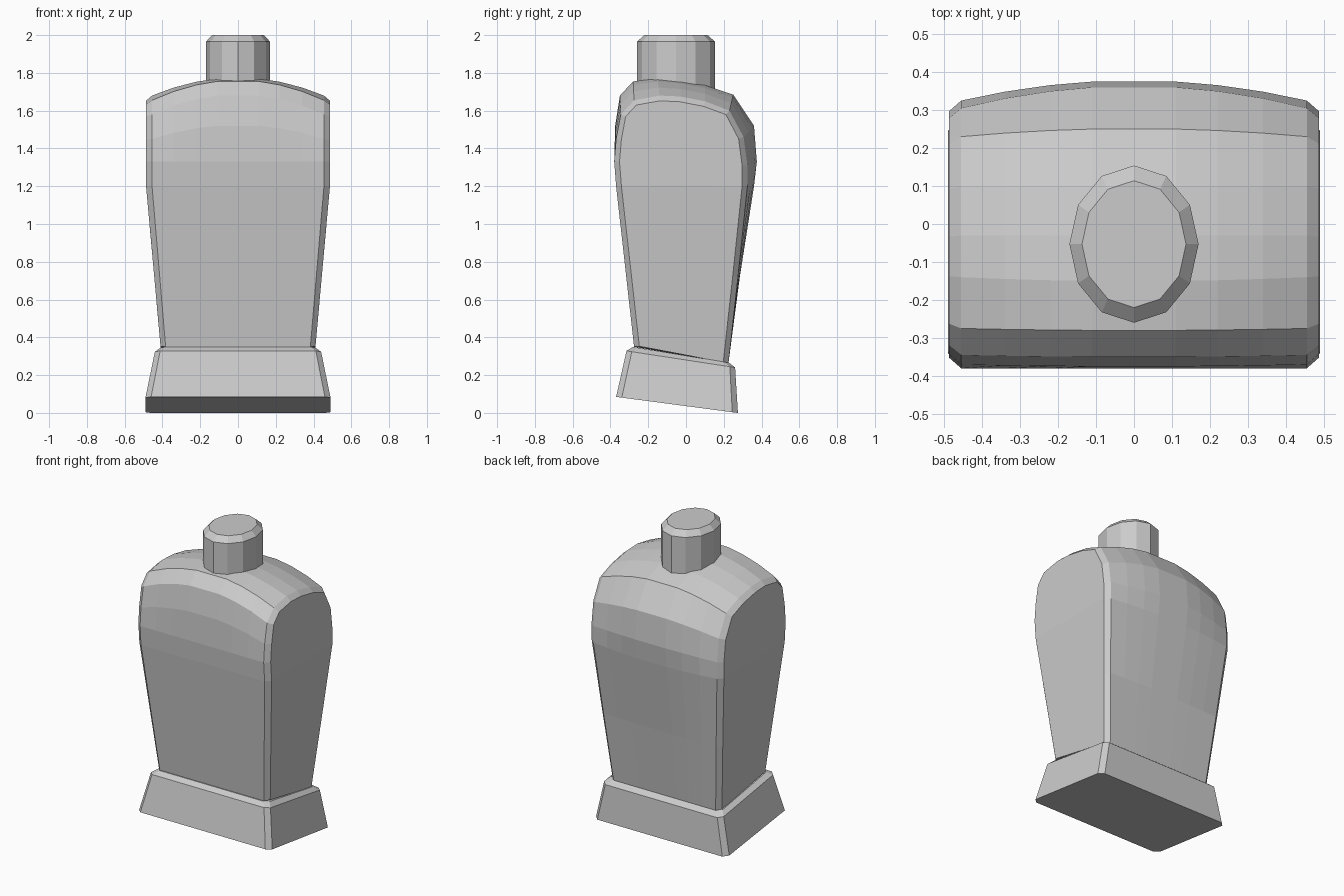
import bpy, bmesh, math
from mathutils import Vector

if "Cube" in bpy.data.objects:
    bpy.data.objects.remove(bpy.data.objects["Cube"])


def finish(name, bm):
    bmesh.ops.recalc_face_normals(bm, faces=bm.faces)
    mesh = bpy.data.meshes.new(name)
    bm.to_mesh(mesh)
    bm.free()
    obj = bpy.data.objects.new(name, mesh)
    bpy.context.collection.objects.link(obj)
    return obj


def bridge(bm, a, b, closed=True):
    for i in range(len(a) if closed else len(a) - 1):
        j = (i + 1) % len(a)
        bm.faces.new((a[i], a[j], b[j], b[i]))


def stack(name, rings):
    """Closed solid through a stack of equal-length rings."""
    bm = bmesh.new()
    loops = [[bm.verts.new(p) for p in ring] for ring in rings]
    for a, b in zip(loops, loops[1:]):
        bridge(bm, a, b)
    bm.faces.new(loops[0])
    bm.faces.new(loops[-1])
    return finish(name, bm)


# Flared foot: chamfered rectangles on tilted planes z = z0 + slope * y
def foot_ring(hx, y0, y1, z0, slope, c):
    pts = [(hx, y0 + c), (hx, y1 - c), (hx - c, y1), (c - hx, y1),
           (-hx, y1 - c), (-hx, y0 + c), (c - hx, y0), (hx - c, y0)]
    return [(x, y, z0 + slope * y) for x, y in pts]


stack("foot", [foot_ring(.49, -.37, .275, .036, -.132, .03),
               foot_ring(.44, -.315, .26, .28, -.153, .028),
               foot_ring(.41, -.28, .228, .303, -.165, .026)])

# Bottle body: side profile (y, z) at the middle and near the sides
middle = [(-.275, .35), (-.37, 1.2), (-.38, 1.33), (-.375, 1.52), (-.35, 1.68),
          (-.28, 1.755), (-.15, 1.77), (-.03, 1.76), (.1, 1.735), (.25, 1.685),
          (.36, 1.52), (.375, 1.33), (.36, 1.2), (.285, .72), (.225, .265)]
edge = [(-.275, .35), (-.37, 1.2), (-.38, 1.33), (-.37, 1.45), (-.345, 1.58),
        (-.275, 1.655), (-.14, 1.68), (-.03, 1.675), (.1, 1.65), (.23, 1.6),
        (.305, 1.46), (.325, 1.31), (.325, 1.2), (.275, .72), (.225, .265)]
middle = [Vector(p) for p in middle]
edge = [Vector(p) for p in edge]

# Side panel outline: edge profile moved inward for the bevel
side = []
for i, p in enumerate(edge):
    d = (edge[min(i + 1, 14)] - edge[max(i - 1, 0)]).normalized()
    side.append(p + Vector((d.y, -d.x)) * .028)


def width(z):
    return min(.487, .41 + .077 * (z - .35) / .85) / .487


bm = bmesh.new()
loops = []
stations = [.11, .22, .34, .455, .487]
for x in [-s for s in reversed(stations)] + stations:
    t = (x * x - .0121) / (.455 ** 2 - .0121)
    prof = side if abs(x) > .46 else [m.lerp(e, t) for m, e in zip(middle, edge)]
    loops.append([bm.verts.new((x * width(p.y), p.x, p.y)) for p in prof])
for a, b in zip(loops, loops[1:]):
    bridge(bm, a, b)
for s in (loops[0], loops[-1]):
    bm.faces.new(s[1:13])
    bm.faces.new((s[0], s[1], s[12], s[13], s[14]))
finish("bottle_body", bm)


# Oval twelve-sided cap with chamfered top
def oval(rx, ry, z):
    return [(rx * math.cos(math.tau * i / 12),
             -.053 + ry * math.sin(math.tau * i / 12), z) for i in range(12)]


stack("cap", [oval(.17, .207, 1.66), oval(.17, .207, 1.965), oval(.137, .167, 2)])
